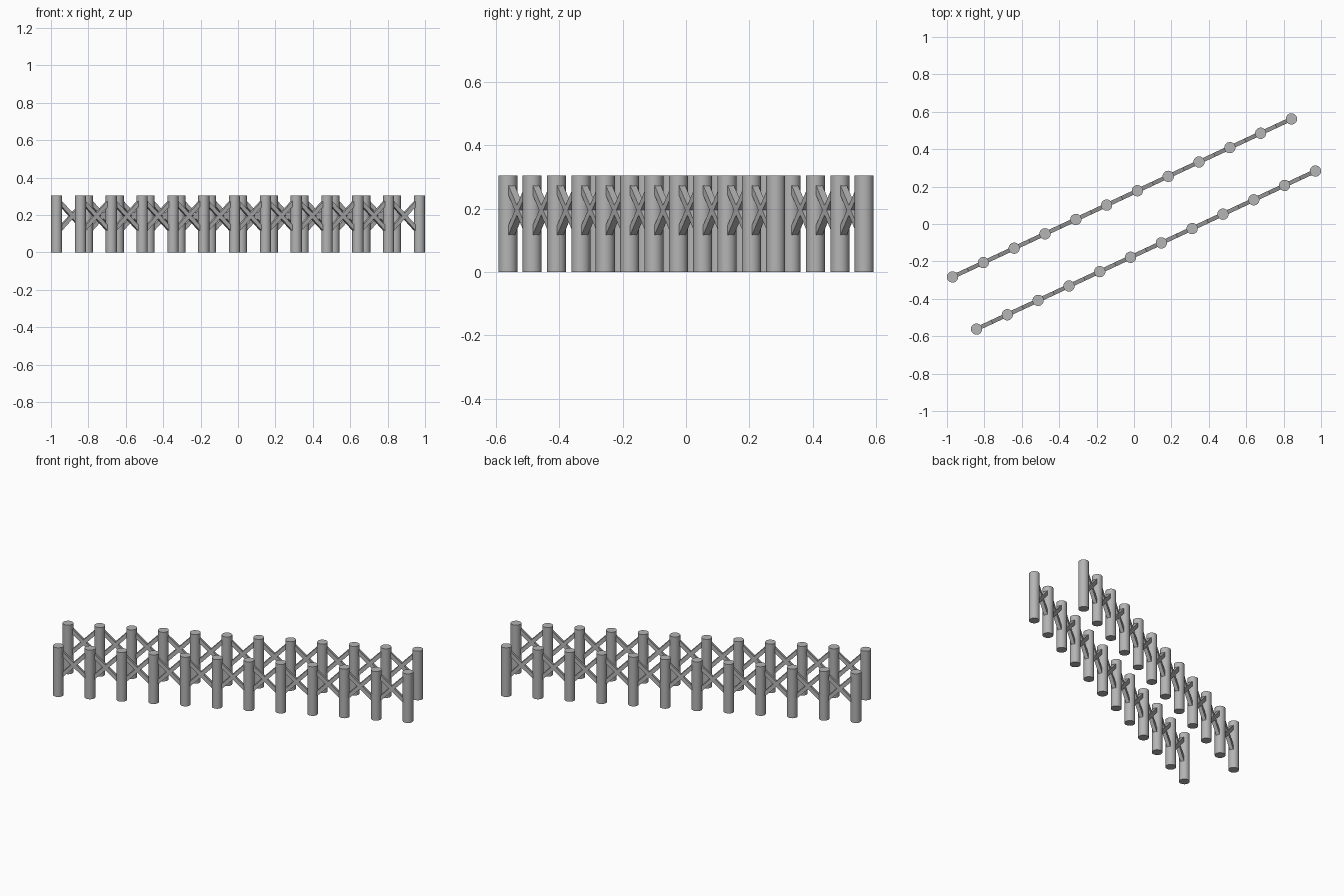
import bpy
import math
from mathutils import Vector

cube = bpy.data.objects.get("Cube")
if cube:
    bpy.data.objects.remove(cube, do_unlink=True)

grey = bpy.data.materials.new("plain grey")
grey.use_nodes = True
colour = (0.46, 0.46, 0.46, 1)
grey.diffuse_color = colour
grey.node_tree.nodes["Principled BSDF"].inputs["Base Color"].default_value = colour

POSTS = 12
RADIUS, HEIGHT = 0.03, 0.305
BAR, BAR_Z = 0.022, 0.195


def finish(obj, name):
    obj.name = name
    obj.data.materials.append(grey)
    return obj


def add_post(name, spot):
    bpy.ops.mesh.primitive_cylinder_add(
        vertices=32, radius=RADIUS, depth=HEIGHT,
        location=(spot.x, spot.y, HEIGHT / 2))
    finish(bpy.context.object, name)
    bpy.ops.object.shade_smooth_by_angle(angle=math.radians(35))


def add_brace(name, a, b, tilt):
    # square bar at 45 degrees, its ends buried in the two posts
    run = b - a
    bpy.ops.mesh.primitive_cube_add(size=1)
    bar = finish(bpy.context.object, name)
    bar.scale = (run.length * math.sqrt(2) * 0.88, BAR, BAR)
    bar.rotation_euler = (0, tilt * math.pi / 4, math.atan2(run.y, run.x))
    mid = (a + b) / 2
    bar.location = (mid.x, mid.y, BAR_Z)


# Two parallel slanting rows of posts, with crossed braces in every gap
rows = {
    "back": (Vector((-0.97, -0.283)), Vector((0.842, 0.562))),
    "front": (Vector((-0.842, -0.562)), Vector((0.97, 0.283))),
}
for side, (start, end) in rows.items():
    spots = [start.lerp(end, i / (POSTS - 1)) for i in range(POSTS)]
    for i, spot in enumerate(spots):
        add_post(f"{side}_post_{i + 1}", spot)
    for i, (a, b) in enumerate(zip(spots, spots[1:])):
        add_brace(f"{side}_falling_brace_{i + 1}", a, b, 1)
        add_brace(f"{side}_rising_brace_{i + 1}", a, b, -1)
